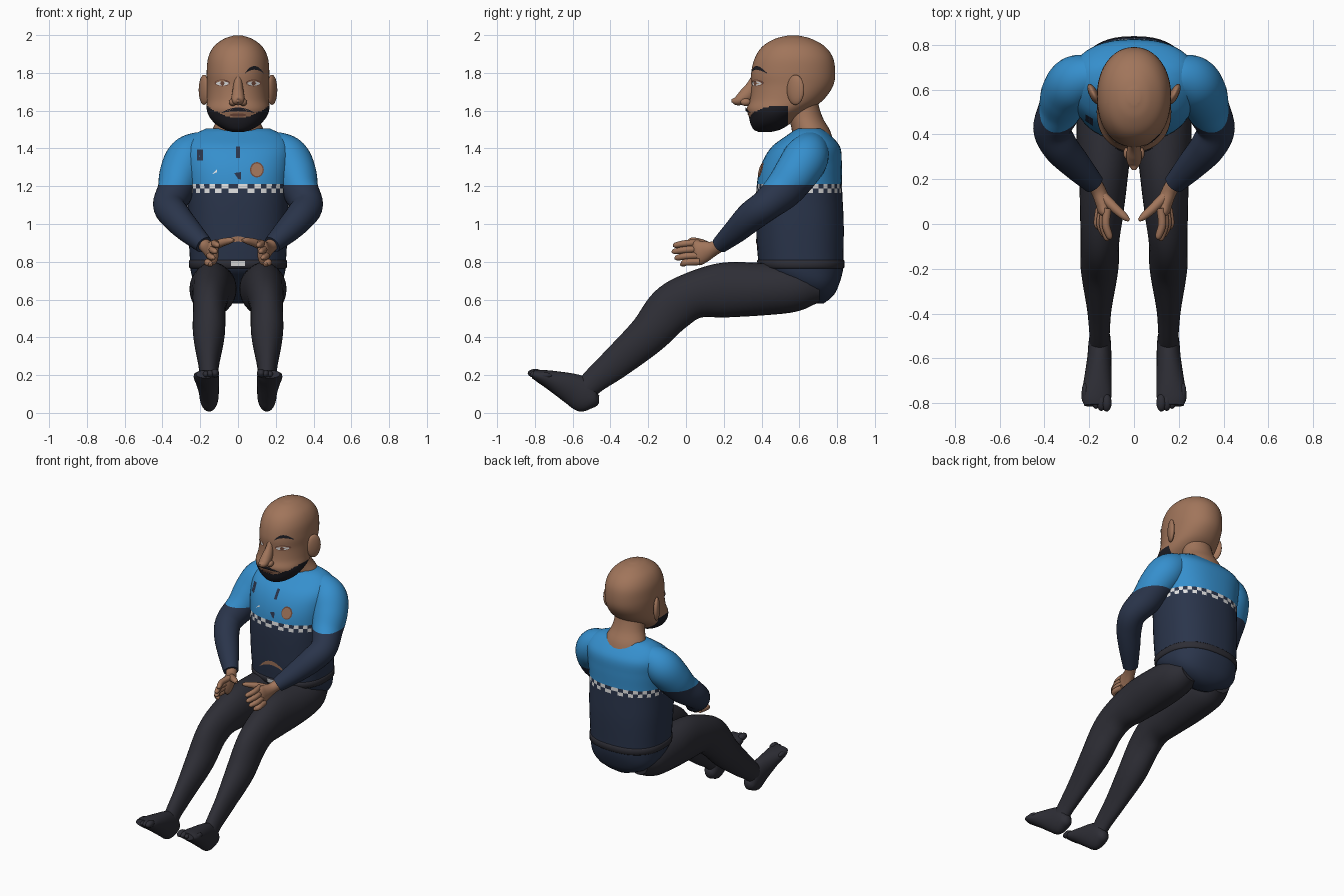
import bpy, bmesh, math
from mathutils import Vector, Matrix
from mathutils.bvhtree import BVHTree

if "Cube" in bpy.data.objects:
    bpy.data.objects.remove(bpy.data.objects["Cube"])


def material(name, r, g, b):
    m = bpy.data.materials.new(name)
    m.use_nodes = True
    m.diffuse_color = (r, g, b, 1)
    node = m.node_tree.nodes["Principled BSDF"]
    node.inputs["Base Color"].default_value = (r, g, b, 1)
    node.inputs["Roughness"].default_value = 0.8
    return m


SKIN = material("skin", .355, .178, .104)
SHADE = material("dark skin", .17, .07, .045)
BLUE = material("bright blue", .036, .275, .61)
NAVY = material("navy", .023, .035, .07)
BLACK = material("trouser black", .027, .027, .036)
BEARD = material("beard black", .012, .012, .017)
WHITE = material("white", .75, .75, .75)


def sample(table, t):
    """Smooth interpolation of table rows by their first column."""
    last = len(table) - 1
    i = max([k for k in range(last) if table[k][0] <= t] or [0])

    def slope(k, c):
        a, b = table[max(k - 1, 0)], table[min(k + 1, last)]
        return (b[c] - a[c]) / (b[0] - a[0])

    p, q = table[i], table[i + 1]
    h = q[0] - p[0]
    u = (t - p[0]) / h
    out = []
    for c in range(1, len(p)):
        out.append((2*u**3 - 3*u*u + 1) * p[c] + (3*u*u - 2*u**3) * q[c]
                   + h * ((u**3 - 2*u*u + u) * slope(i, c) + (u**3 - u*u) * slope(i + 1, c)))
    return out


def finish(name, bm, mats, rule=None):
    bmesh.ops.recalc_face_normals(bm, faces=bm.faces)
    bm.faces.ensure_lookup_table()
    for i, f in enumerate(bm.faces):
        f.smooth = True
        if rule:
            f.material_index = rule(f.calc_center_median(), i)
    me = bpy.data.meshes.new(name)
    bm.to_mesh(me)
    bm.free()
    for m in mats:
        me.materials.append(m)
    me.set_sharp_from_angle(angle=math.radians(55))
    ob = bpy.data.objects.new(name, me)
    bpy.context.collection.objects.link(ob)
    return ob


def skin_rings(name, rings, mats, rule=None, cut=None):
    """Closed surface through a list of rings, optionally cut by a plane."""
    bm = bmesh.new()
    loops = [[bm.verts.new(p) for p in ring] for ring in rings]
    n = len(loops[0])
    for a, b in zip(loops, loops[1:]):
        for j in range(n):
            k = (j + 1) % n
            bm.faces.new((a[j], a[k], b[k], b[j]))
    bm.faces.new(loops[0])
    bm.faces.new(loops[-1])
    if cut:
        bmesh.ops.bisect_plane(bm, geom=bm.verts[:] + bm.edges[:] + bm.faces[:],
                               plane_co=cut[0], plane_no=cut[1])
    return finish(name, bm, mats, rule)


def level_ring(z, yc, rx, ry, n, power):
    ring = []
    for j in range(n):
        a = 2 * math.pi * j / n
        c, s = math.cos(a), math.sin(a)
        ring.append((rx * math.copysign(abs(c) ** (2 / power), c),
                     yc + ry * math.copysign(abs(s) ** (2 / power), s), z))
    return ring


def limb(name, stations, mats, side=1, n=24, steps=6, rule=None, cut=None):
    """Tube through (x, y, z, half width, half height), side=-1 mirrors it."""
    table = [(i, *s) for i, s in enumerate(stations)]
    count = (len(table) - 1) * steps
    pts = [sample(table, i / steps) for i in range(count + 1)]
    rings = []
    for i, (x, y, z, a, b) in enumerate(pts):
        t = (Vector(pts[min(i + 1, count)][:3]) - Vector(pts[max(i - 1, 0)][:3])).normalized()
        u = (Vector((1, 0, 0)) - t * t.x).normalized()
        v = t.cross(u)
        ring = []
        for j in range(n):
            w = 2 * math.pi * j / n
            p = Vector((x, y, z)) + u * a * math.cos(w) + v * b * math.sin(w)
            ring.append((p.x * side, p.y, p.z))
        rings.append(ring)
    return skin_rings(name, rings, mats, rule, cut)


def blob(name, loc, size, mat, turn=0):
    bm = bmesh.new()
    bmesh.ops.create_uvsphere(bm, u_segments=20, v_segments=12, radius=1)
    bm.transform(Matrix.Translation(loc) @ Matrix.Rotation(turn, 4, 'Z') @ Matrix.Diagonal((*size, 1)))
    return finish(name, bm, [mat])


def plate(name, target, outline, mat, lift=.004):
    """Thin painted patch laid on the front of a surface."""
    src = bmesh.new()
    src.from_mesh(target.data)
    tree = BVHTree.FromBMesh(src)
    src.free()
    me = bpy.data.meshes.new(name)
    verts = []
    for x, z in outline:
        hit = tree.ray_cast(Vector((x, -2, z)), Vector((0, 1, 0)))[0]
        verts.append((x, (hit.y if hit else .4) - lift, z))
    me.from_pydata(verts, [], [list(range(len(verts)))])
    me.materials.append(mat)
    bpy.context.collection.objects.link(bpy.data.objects.new(name, me))


def oval(x, z, a, b, n=16):
    return [(x + a * math.cos(2 * math.pi * i / n), z + b * math.sin(2 * math.pi * i / n)) for i in range(n)]


def box(x, z, a, b):
    return [(x - a, z - b), (x + a, z - b), (x + a, z + b), (x - a, z + b)]


def arch(x, z, a, rise, thick, n=8):
    us = [2 * i / n - 1 for i in range(n + 1)]
    low = [(x + a * u, z + rise * (1 - u * u)) for u in us]
    return low + [(px, pz + thick * (1.1 - u * u)) for (px, pz), u in reversed(list(zip(low, us)))]


# Torso: z, centre y, half width, half depth
TORSO = [(.58, .69, .05, .04), (.62, .68, .16, .10), (.68, .66, .225, .15), (.75, .615, .25, .215),
         (.82, .607, .255, .226), (1.0, .603, .265, .232), (1.2, .6, .27, .226), (1.32, .613, .28, .212),
         (1.41, .635, .28, .18), (1.47, .65, .24, .115), (1.505, .655, .17, .07)]
SEGS = 48
BAND = 1.165
levels = [.58 + (BAND - .58) * i / 24 for i in range(24)] + [BAND, BAND + .024]
levels += [BAND + .048 + (1.505 - BAND - .048) * i / 16 for i in range(17)]


def torso_colour(c, i):
    if c.z < BAND:
        return 1
    if c.z > BAND + .048:
        return 0
    return 2 if (i // SEGS + i % SEGS) % 2 else 1


torso = skin_rings("torso_shirt", [level_ring(z, *sample(TORSO, z), SEGS, 2.4) for z in levels],
                   [BLUE, NAVY, WHITE], torso_colour)

# Belt and buckle
belt_rings = []
for z in (.765, .77, .805, .81):
    yc, rx, ry = sample(TORSO, z)
    grow = .006 if .768 < z < .807 else .001
    belt_rings.append(level_ring(z, yc, rx + grow, ry + grow, SEGS, 2.4))
belt = skin_rings("belt", belt_rings, [BLACK])
plate("belt_buckle", belt, box(0, .79, .036, .013), WHITE)

# Shirt badges and belly mark
plate("chest_patch", torso, box(-.2, 1.365, .016, .03), NAVY)
plate("button_tab", torso, box(0, 1.38, .01, .03), NAVY)
plate("pocket_mark", torso, [(0, 1.24), (.015, 1.235), (.015, 1.275), (-.02, 1.27)], NAVY)
plate("small_tag", torso, [(-.14, 1.262), (-.11, 1.275), (-.112, 1.288)], WHITE)
plate("badge_rim", torso, oval(.1, 1.287, .037, .041), SHADE)
plate("badge", torso, oval(.1, 1.287, .03, .034), SKIN, .008)
plate("belly_arc", torso, arch(0, .87, .1, .037, .026), SKIN)

# Neck
NECK = [(1.45, .67, .15, .108), (1.5, .66, .135, .1), (1.56, .635, .11, .09), (1.64, .615, .1, .085), (1.72, .61, .1, .085)]
skin_rings("neck", [level_ring(z, *sample(NECK, z), 32, 2) for z in [1.45 + .27 * i / 14 for i in range(15)]], [SKIN])

# Head: z, front y, back y, half width
HEAD = [(1.487, .385, .45, .03), (1.5, .358, .50, .072), (1.53, .342, .55, .12), (1.57, .332, .6, .153),
        (1.61, .322, .665, .166), (1.66, .338, .73, .164), (1.73, .346, .778, .164), (1.8, .345, .79, .166),
        (1.88, .365, .778, .158), (1.94, .405, .735, .128), (1.98, .47, .665, .075), (1.997, .535, .6, .025)]
head_table = [(i, *row) for i, row in enumerate(HEAD)]
head_rings = []
for i in range(len(HEAD) * 6 - 5):
    z, front, back, rx = sample(head_table, i / 6)
    head_rings.append(level_ring(z, (front + back) / 2, rx, (back - front) / 2, 72, 2.1))


def head_colour(c, i):
    return int(c.y < .54 and c.z < 1.563 + .065 * (c.x / .165) ** 2)


head = skin_rings("head_and_beard", head_rings, [SKIN, BEARD], head_colour, ((0, .54, 0), (0, 1, 0)))

# Face
limb("nose", [(0, .375, 1.785, .02, .024), (0, .35, 1.725, .026, .034), (0, .315, 1.678, .034, .039),
              (0, .273, 1.653, .03, .026), (0, .241, 1.653, .008, .008)], [SKIN], n=20)
plate("moustache", head, arch(0, 1.588, .088, .009, .018), BEARD, .007)
plate("mouth", head, oval(0, 1.577, .045, .009), SHADE, .006)
plate("left_eyebrow", head, arch(.087, 1.797, .05, .02, .018), BEARD, .006)
for side, word in ((1, "left"), (-1, "right")):
    plate(word + "_eyelid", head, oval(.083 * side, 1.747, .041, .018), SHADE, .003)
    plate(word + "_eye_white", head, oval(.083 * side, 1.744, .034, .011), WHITE, .005)
    plate(word + "_iris", head, oval(.083 * side, 1.745, .011, .011), SHADE, .007)
    blob(word + "_nostril", (.028 * side, .316, 1.645), (.02, .028, .02), SKIN)
    blob(word + "_ear", (.18 * side, .58, 1.71), (.02, .05, .08), SKIN, -.45 * side)

# Limbs, mirrored
for side, word in ((1, "left"), (-1, "right")):
    # Sleeve changes colour at a level line
    limb(word + "_sleeve", [(.12, .66, 1.41, .07, .07), (.2, .655, 1.39, .1, .1), (.262, .632, 1.345, .118, .12),
                            (.303, .58, 1.265, .113, .115), (.33, .515, 1.18, .097, .103), (.365, .425, 1.1, .085, .085),
                            (.33, .345, 1.04, .08, .08), (.26, .265, .965, .068, .066), (.18, .18, .89, .048, .046)],
         [BLUE, NAVY], side, 28, 6, lambda c, i: int(c.z < 1.207), ((0, 0, 1.207), (0, 0, 1)))
    # Hand
    limb(word + "_palm", [(.19, .2, .9, .035, .035), (.16, .15, .872, .034, .038), (.14, .1, .855, .034, .056),
                          (.132, .06, .846, .03, .066), (.128, .04, .842, .014, .045)], [SKIN], side, 20)
    for i, label in enumerate(("index", "middle", "ring", "little")):
        f = i / 3
        x, z, tip = .118 + .036 * f, .9 - .1 * f, (-.068, -.074, -.06, -.03)[i]
        limb(f"{word}_{label}_finger", [(x, .07, z, .018, .018), (x + .008, 0, z - .003, .018, .018),
                                        (x - .008, tip + .015, z - .012, .015, .015),
                                        (x - .012, tip, z - .016, .006, .006)], [SKIN], side, 12, 4)
    limb(word + "_thumb", [(.135, .12, .88, .024, .024), (.09, .075, .9, .022, .022), (.045, .035, .912, .017, .017),
                           (.022, .016, .914, .007, .007)], [SKIN], side, 12, 4)
    # Leg
    limb(word + "_leg", [(.12, .7, .665, .08, .08), (.13, .58, .66, .118, .124), (.133, .4, .655, .124, .139),
                         (.137, .2, .65, .108, .145), (.145, .04, .622, .096, .124), (.152, -.08, .55, .086, .126),
                         (.154, -.2, .415, .084, .107), (.155, -.37, .265, .056, .085), (.154, -.48, .175, .046, .068),
                         (.154, -.54, .115, .045, .06)], [BLACK], side, 28)
    # Bare-shaped foot with toes
    limb(word + "_foot", [(.152, -.46, .072, .02, .02), (.152, -.485, .074, .042, .05), (.153, -.53, .09, .05, .09),
                          (.155, -.6, .126, .054, .083), (.162, -.7, .168, .062, .056), (.168, -.77, .193, .067, .036),
                          (.168, -.81, .205, .054, .022)], [BLACK], side, 24)
    for i in range(5):
        blob(f"{word}_toe_{i + 1}", (side * (.122 + .024 * i), -.798 + .003 * i * i, .21 - .003 * i),
             (.022 - .0016 * i, .04, .023 - .0015 * i), BLACK)
